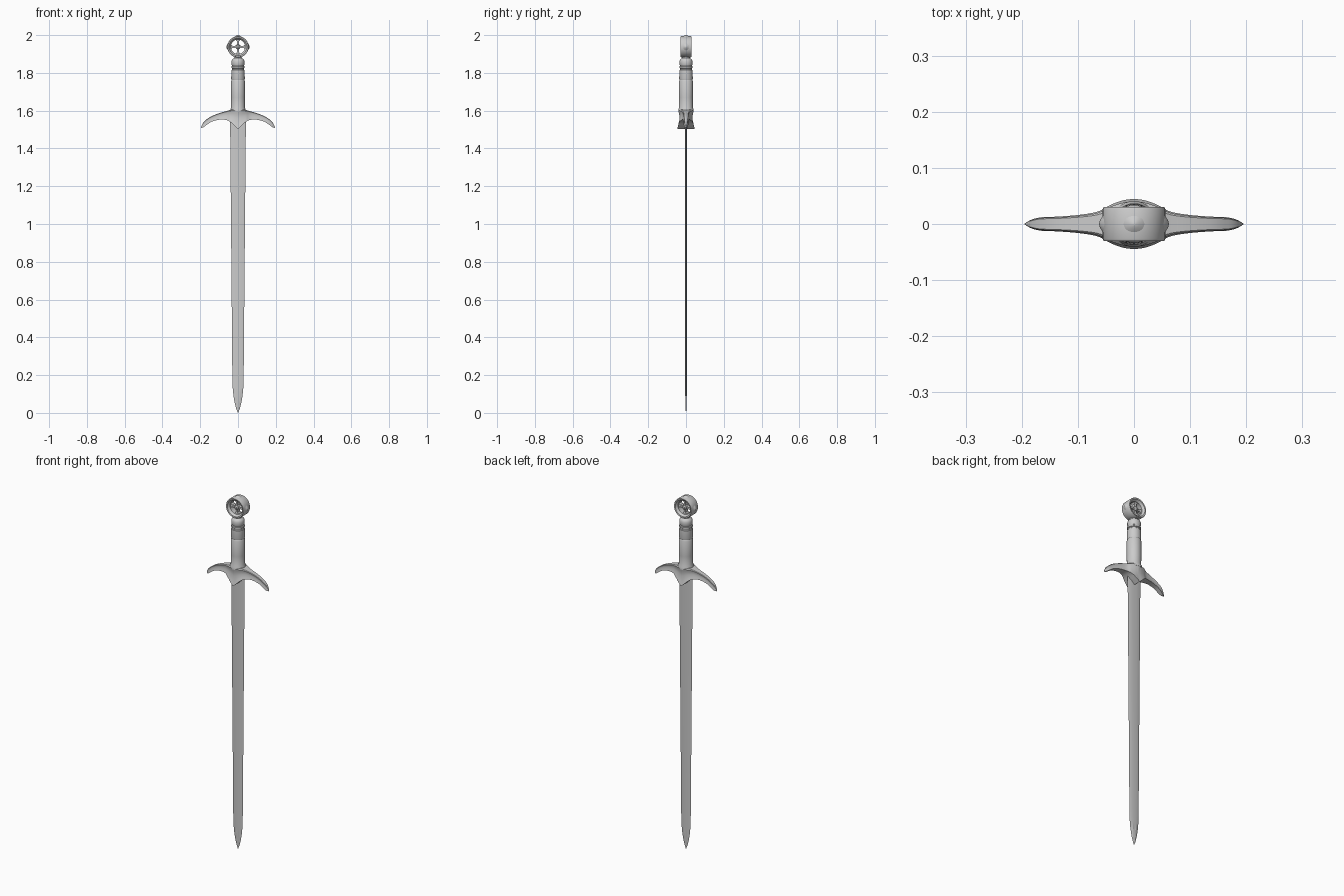
import bpy, bmesh, math
from mathutils import Matrix, Vector

if "Cube" in bpy.data.objects:
    bpy.data.objects.remove(bpy.data.objects["Cube"])


def finish(bm, name, angle=35):
    bmesh.ops.remove_doubles(bm, verts=bm.verts, dist=1e-5)
    bmesh.ops.recalc_face_normals(bm, faces=bm.faces)
    me = bpy.data.meshes.new(name)
    bm.to_mesh(me)
    bm.free()
    ob = bpy.data.objects.new(name, me)
    bpy.context.collection.objects.link(ob)
    bpy.ops.object.select_all(action='DESELECT')
    ob.select_set(True)
    bpy.context.view_layer.objects.active = ob
    bpy.ops.object.shade_smooth_by_angle(angle=math.radians(angle))
    return ob


def skin(bm, rings, caps=True):
    vs = [[bm.verts.new(p) for p in r] for r in rings]
    n = len(rings[0])
    for a, b in zip(vs, vs[1:]):
        for i in range(n):
            j = (i + 1) % n
            bm.faces.new((a[i], a[j], b[j], b[i]))
    if caps:
        bm.faces.new(vs[0])
        bm.faces.new(vs[-1])


def lathe_rings(profile, n=32):
    return [[(r * math.cos(2 * math.pi * i / n), r * math.sin(2 * math.pi * i / n), z)
             for i in range(n)] for r, z in profile]


def spline(keys, steps=5):
    # Catmull-Rom through the key rows
    k = [Vector(p) for p in keys]
    k = [2 * k[0] - k[1]] + k + [2 * k[-1] - k[-2]]
    out = []
    for a, b, c, d in zip(k, k[1:], k[2:], k[3:]):
        for s in range(steps):
            t = s / steps
            out.append(0.5 * (2 * b + (c - a) * t + (2 * a - 5 * b + 4 * c - d) * t * t
                              + (3 * b - a - 3 * c + d) * t ** 3))
    return out + [k[-2]]


# Blade: thin ridged section, tapering to a rounded point
bm = bmesh.new()
rings = []
for z, w, t in [(0.0, 0.001, 0.0005), (0.02, 0.009, 0.002), (0.05, 0.017, 0.003),
                (0.09, 0.024, 0.004), (0.13, 0.028, 0.004), (0.2, 0.030, 0.004),
                (0.9, 0.036, 0.004), (1.57, 0.042, 0.005)]:
    rings.append([(w, 0, z), (w * .35, t, z), (0, t * .7, z), (-w * .35, t, z),
                  (-w, 0, z), (-w * .35, -t, z), (0, -t * .7, z), (w * .35, -t, z)])
skin(bm, rings)
finish(bm, "blade", 20)

# Crossguard: half lofted along x (x, underside z, top z, half depth), then mirrored
keys = [(0, 1.503, 1.607, 0.045), (0.02, 1.521, 1.607, 0.042), (0.042, 1.541, 1.604, 0.034),
        (0.065, 1.551, 1.597, 0.022), (0.10, 1.552, 1.587, 0.016), (0.14, 1.541, 1.571, 0.013),
        (0.165, 1.525, 1.555, 0.012), (0.182, 1.513, 1.539, 0.008), (0.195, 1.509, 1.516, 0.001)]
section = [(1, 0), (.9, .2), (.76, .5), (.8, .75), (.9, .92), (.75, 1)]
section += [(-y, t) for y, t in reversed(section)]
bm = bmesh.new()
rows = spline([Vector(k) for k in keys])
skin(bm, [[(x, y * d, lo + t * (hi - lo)) for y, t in section] for x, lo, hi, d in rows])
bmesh.ops.delete(bm, geom=[f for f in bm.faces if all(abs(v.co.x) < 1e-6 for v in f.verts)],
                 context='FACES')
dup = bmesh.ops.duplicate(bm, geom=bm.verts[:] + bm.edges[:] + bm.faces[:])
for v in dup["geom"]:
    if isinstance(v, bmesh.types.BMVert):
        v.co.x *= -1
finish(bm, "crossguard")

# Grip with ridges, upper bands and a neck under the pommel
bm = bmesh.new()
skin(bm, lathe_rings([(0.041, 1.595), (0.041, 1.607), (0.036, 1.617), (0.037, 1.67), (0.037, 1.755),
                      (0.034, 1.762), (0.036, 1.77), (0.035, 1.815), (0.031, 1.818),
                      (0.031, 1.823), (0.035, 1.826), (0.035, 1.834), (0.031, 1.837)]))
finish(bm, "grip")
bm = bmesh.new()
skin(bm, lathe_rings([(0.030, 1.835), (0.034, 1.845), (0.034, 1.862), (0.030, 1.872),
                      (0.021, 1.878), (0.019, 1.886), (0.024, 1.893)]))
finish(bm, "pommel_neck")

# Pommel ring: closed profile turned about the y axis
C = Vector((0, 0, 1.938))
to_y = Matrix.Translation(C) @ Matrix.Rotation(math.pi / 2, 4, 'X')
bm = bmesh.new()
prof = [(0.038, -0.017), (0.047, -0.029), (0.054, -0.03), (0.056, -0.026),
        (0.056, 0.026), (0.054, 0.03), (0.047, 0.029), (0.038, 0.017), (0.038, -0.017)]
skin(bm, lathe_rings(prof, 40), caps=False)
bm.transform(to_y)
finish(bm, "pommel_ring")

# Cross inside the ring: four flared arms and a round boss
bm = bmesh.new()
for q in range(4):
    turn = Matrix.Translation(C) @ Matrix.Rotation(q * math.pi / 2, 4, 'Y')
    skin(bm, [[turn @ Vector((x * s, y * d, z)) for s, d in [(1, 1), (-1, 1), (-1, -1), (1, -1)]]
              for z, x, y in [(0.0, 0.009, 0.014), (0.012, 0.006, 0.012),
                              (0.028, 0.005, 0.012), (0.041, 0.014, 0.015)]])
finish(bm, "pommel_cross")
bm = bmesh.new()
skin(bm, lathe_rings([(0.006, -0.021), (0.012, -0.016), (0.013, 0), (0.012, 0.016), (0.006, 0.021)], 20))
bm.transform(to_y)
finish(bm, "pommel_boss")

# Low studs on the top and sides of the ring
bm = bmesh.new()
for a in (0, math.pi / 2, -math.pi / 2):
    turn = Matrix.Translation(C) @ Matrix.Rotation(a, 4, 'Y')
    skin(bm, [[turn @ Vector(p) for p in r] for r in
              lathe_rings([(0.022, 0.05), (0.016, 0.055), (0.009, 0.059), (0.004, 0.0615), (0.001, 0.062)], 20)])
finish(bm, "pommel_studs", 60)
